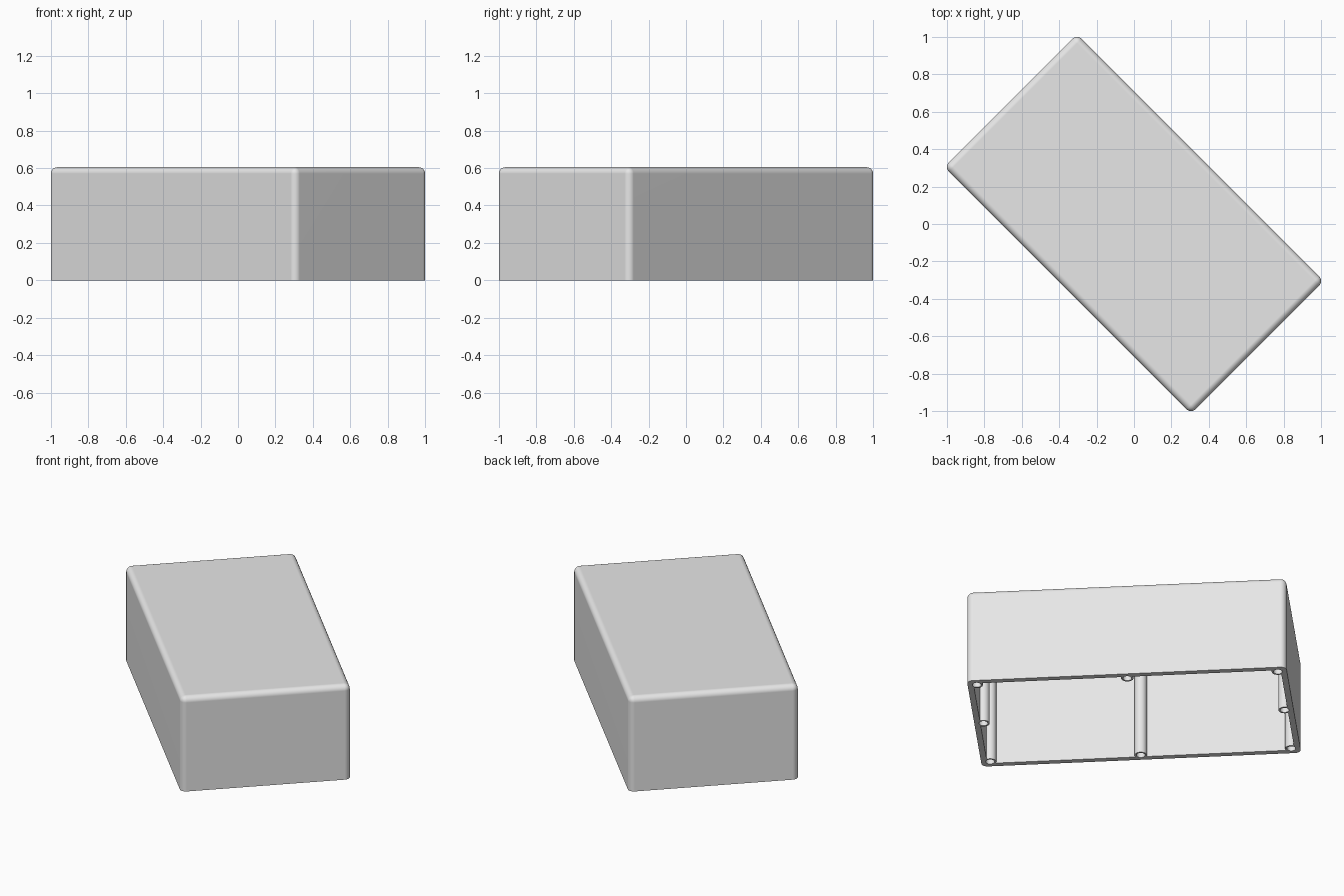
import bpy
import bmesh
import math
from mathutils import Matrix

cube = bpy.data.objects.get("Cube")
if cube:
    bpy.data.objects.remove(cube, do_unlink=True)

LENGTH, WIDTH, HEIGHT = 1.866, 1.004, 0.605
EDGE_RADIUS = 0.035
WALL, ROOF = 0.035, 0.04
BOSS_INSET, BOSS_RADIUS, HOLE_RADIUS = 0.053, 0.036, 0.026

grey = bpy.data.materials.new("light grey plastic")
grey.use_nodes = True
grey.diffuse_color = (0.8, 0.8, 0.8, 1)
grey.node_tree.nodes["Principled BSDF"].inputs["Base Color"].default_value = (0.8, 0.8, 0.8, 1)


def make_object(name, bm):
    bmesh.ops.recalc_face_normals(bm, faces=bm.faces[:])
    mesh = bpy.data.meshes.new(name)
    bm.to_mesh(mesh)
    bm.free()
    mesh.materials.append(grey)
    obj = bpy.data.objects.new(name, mesh)
    bpy.context.collection.objects.link(obj)
    return obj


def block(name, length, width, bottom, top, radius=0):
    """Box with its vertical and top edges optionally rounded."""
    bm = bmesh.new()
    place = Matrix.Translation((0, 0, (bottom + top) / 2)) @ Matrix.Diagonal((length, width, top - bottom, 1))
    bmesh.ops.create_cube(bm, size=1, matrix=place)
    if radius:
        middle = (bottom + top) / 2
        edges = [e for e in bm.edges if any(v.co.z > middle for v in e.verts)]
        bmesh.ops.bevel(bm, geom=edges, offset=radius, segments=6, profile=0.5, affect='EDGES')
    return make_object(name, bm)


def columns(name, radius, bottom, top):
    """Eight upright cylinders: corners and the middle of each side."""
    bm = bmesh.new()
    x, y = LENGTH / 2 - BOSS_INSET, WIDTH / 2 - BOSS_INSET
    for i in (-1, 0, 1):
        for j in (-1, 0, 1):
            if i or j:
                bmesh.ops.create_cone(bm, cap_ends=True, segments=32, radius1=radius, radius2=radius,
                                      depth=top - bottom,
                                      matrix=Matrix.Translation((i * x, j * y, (bottom + top) / 2)))
    return make_object(name, bm)


def combine(target, tool, operation):
    mod = target.modifiers.new(operation.lower(), 'BOOLEAN')
    mod.operation = operation
    mod.solver = 'EXACT'
    mod.object = tool
    bpy.context.view_layer.objects.active = target
    bpy.ops.object.modifier_apply(modifier=mod.name)
    bpy.data.objects.remove(tool, do_unlink=True)


# Rounded shell, open underneath
shell = block("enclosure_shell", LENGTH, WIDTH, 0, HEIGHT, EDGE_RADIUS)
combine(shell, block("cavity_cutter", LENGTH - 2 * WALL, WIDTH - 2 * WALL, -0.1, HEIGHT - ROOF), 'DIFFERENCE')

# Screw bosses with blind holes
combine(shell, columns("screw_bosses", BOSS_RADIUS, 0, HEIGHT - ROOF / 2), 'UNION')
combine(shell, columns("screw_holes", HOLE_RADIUS, -0.1, HEIGHT - 0.1), 'DIFFERENCE')

# Turn the box diagonally and shade it
shell.rotation_euler.z = math.radians(-45)
bpy.ops.object.select_all(action='DESELECT')
shell.select_set(True)
bpy.context.view_layer.objects.active = shell
bpy.ops.object.shade_smooth_by_angle(angle=math.radians(30))
weighted = shell.modifiers.new("flat_face_normals", 'WEIGHTED_NORMAL')
weighted.keep_sharp = True
